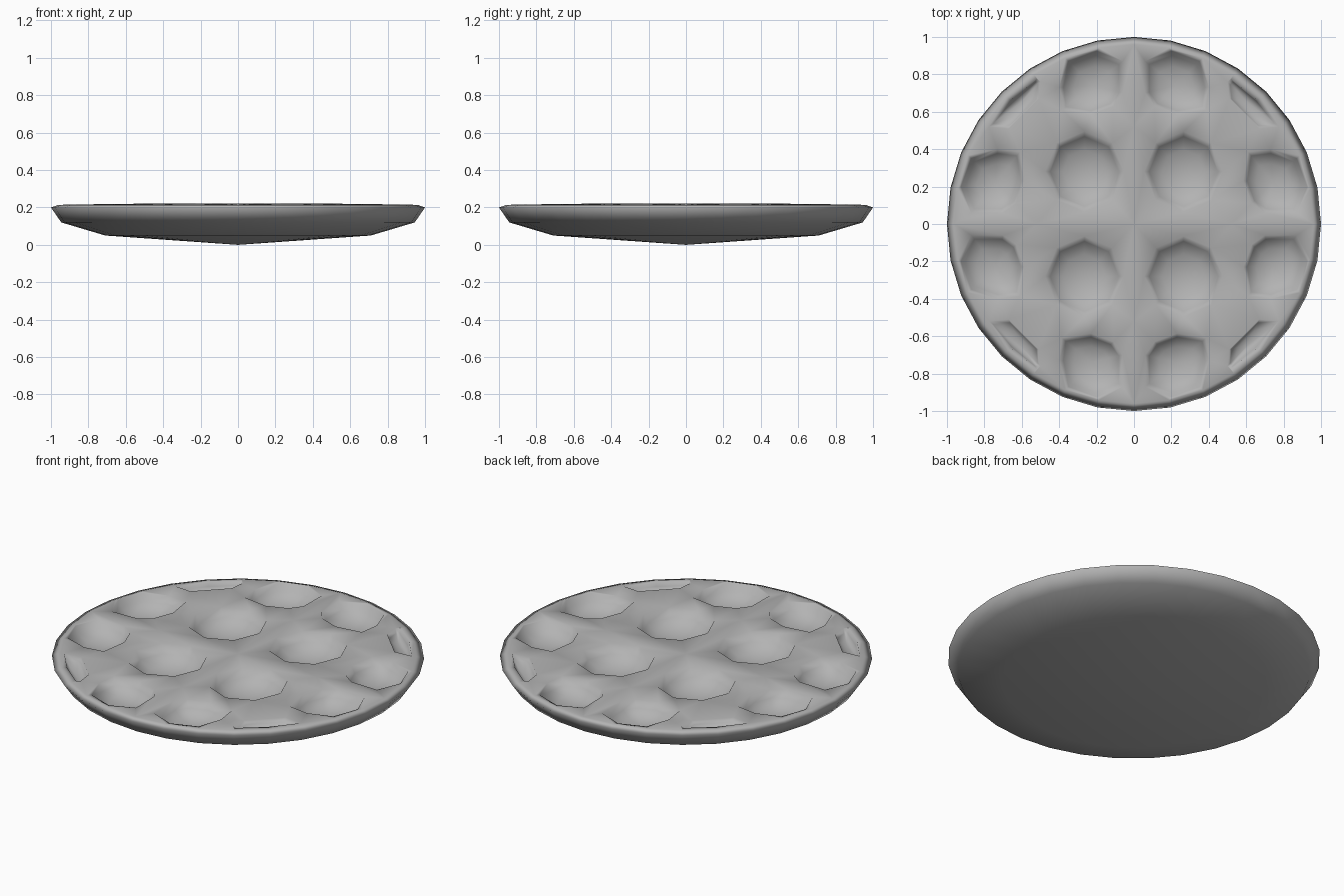
import bpy, bmesh, math

if "Cube" in bpy.data.objects:
    bpy.data.objects.remove(bpy.data.objects["Cube"])

ARC = 8                     # segments in a quarter of the plate
bm = bmesh.new()


def loop(points):
    return [bm.verts.new(p) for p in points]


def quarter(r, z):
    return loop([(r * math.cos(math.pi / 2 * i / ARC),
                  r * math.sin(math.pi / 2 * i / ARC), z) for i in range(ARC + 1)])


def bridge(a, b, closed):
    n = len(a)
    for i in range(n if closed else n - 1):
        j = (i + 1) % n
        bm.faces.new((a[i], a[j], b[j], b[i]))


def cap(ring, tip, closed):
    v = bm.verts.new(tip)
    n = len(ring)
    for i in range(n if closed else n - 1):
        bm.faces.new((ring[(i + 1) % n], ring[i], v))


def top_z(x, y):
    return 0.22 - 0.006 * max(0, (math.hypot(x, y) - 0.6) / 0.36)


# Underside and rim, one quarter
rings = [quarter(r, z) for r, z in [(0.71, 0.05), (0.945, 0.12), (1.0, 0.2), (0.96, 0.214)]]
for a, b in zip(rings, rings[1:]):
    bridge(a, b, False)
cap(rings[0], (0, 0, 0), False)

# Border of the flat top: rim arc, then along both mirror axes
axis = loop([(0, 0.52, 0.22), (0, 0, 0.22), (0.52, 0, 0.22)])
edges = [bm.edges.get(p) for p in zip(rings[-1], rings[-1][1:])]
chain = [rings[-1][-1]] + axis + [rings[-1][0]]
edges += [bm.edges.new(p) for p in zip(chain, chain[1:])]

# Well outlines: inner octagon, two outer ones, diagonal sliver
big = [(0.265 + 0.21 * math.cos(i * math.pi / 4),
        0.28 + 0.215 * math.sin(i * math.pi / 4)) for i in range(8)]
side = [(0.585, 0.23), (0.63, 0.11), (0.70, 0.06), (0.87, 0.06),
        (0.925, 0.2), (0.87, 0.35), (0.73, 0.40), (0.61, 0.385)]
side.reverse()
end = [(y, x) for x, y in reversed(side)]
big.reverse()
sliver = [(0.67, 0.51), (0.51, 0.67), (0.50, 0.76), (0.52, 0.775),
          (0.66, 0.66), (0.775, 0.52)]
for pts, depth in ((big, 0.10), (side, 0.085), (end, 0.085), (sliver, 0.045)):
    cx = sum(p[0] for p in pts) / len(pts)
    cy = sum(p[1] for p in pts) / len(pts)
    levels = [loop([(cx + s * (x - cx), cy + s * (y - cy), top_z(x, y) - d * depth)
                    for x, y in pts]) for s, d in ((1, 0), (0.87, 0.5), (0.55, 0.88))]
    for a, b in zip(levels, levels[1:]):
        bridge(a, b, True)
    cap(levels[-1], (cx, cy, top_z(cx, cy) - depth), True)
    edges += [bm.edges.get((levels[0][i - 1], levels[0][i])) for i in range(len(pts))]

# Flat top between the wells
bmesh.ops.triangle_fill(bm, use_beauty=True, use_dissolve=False, edges=edges, normal=(0, 0, 1))
bmesh.ops.recalc_face_normals(bm, faces=bm.faces)
for f in bm.faces:
    f.smooth = True

mesh = bpy.data.meshes.new("welled_plate")
bm.to_mesh(mesh)
bm.free()
plate = bpy.data.objects.new("welled_plate", mesh)
bpy.context.collection.objects.link(plate)

# Mirror to a full plate, keep the flat top evenly shaded
mirror = plate.modifiers.new("mirror", 'MIRROR')
mirror.use_axis = (True, True, False)
weighted = plate.modifiers.new("weighted", 'WEIGHTED_NORMAL')
weighted.mode = 'FACE_AREA'

# Dark grey finish
grey = bpy.data.materials.new("dark_grey")
grey.diffuse_color = (0.45, 0.45, 0.45, 1)
grey.use_nodes = True
grey.node_tree.nodes["Principled BSDF"].inputs["Base Color"].default_value = grey.diffuse_color
mesh.materials.append(grey)
